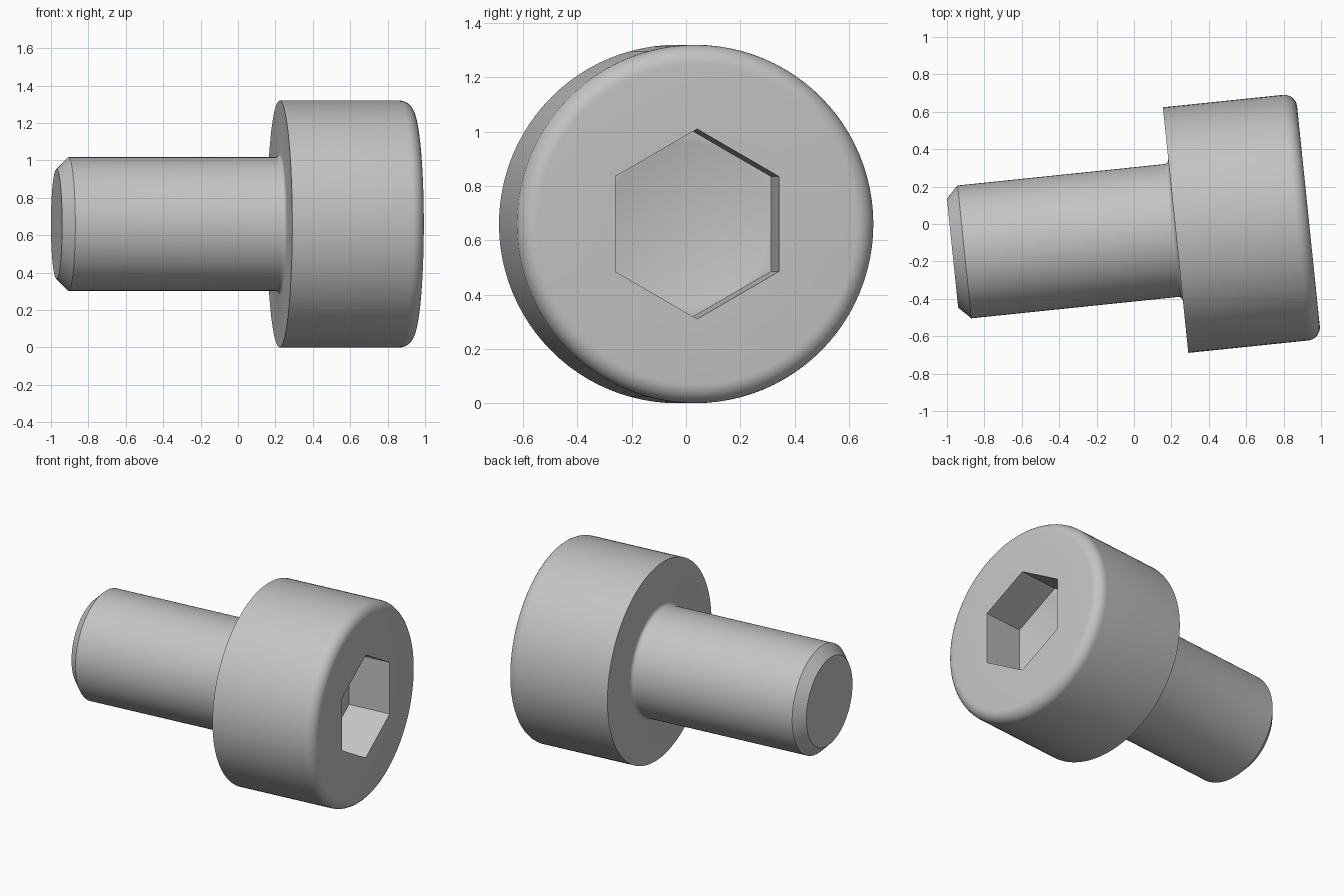
import bpy, bmesh, math
from mathutils import Matrix

if "Cube" in bpy.data.objects:
    bpy.data.objects.remove(bpy.data.objects["Cube"])

SEG = 96                      # multiple of 12 so hexagon corners land on vertices
HEAD_R, HEAD_H, ROUND = 0.66, 0.714, 0.07
SHANK_R, SHANK_L, FILLET = 0.357, 1.199, 0.025
APOTHEM, SOCKET_DEPTH, CONE_DEPTH = 0.303, 0.287, 0.42


def arc(cx, cr, rad, a0, a1, n):
    """Points (axial, radius, is_hex) along an arc, angles in degrees."""
    pts = []
    for i in range(n + 1):
        a = math.radians(a0 + (a1 - a0) * i / n)
        pts.append((cx + rad * math.cos(a), cr + rad * math.sin(a), False))
    return pts


# Profile from shank tip to socket floor; the head underside is at axial 0
profile = [(-SHANK_L, 0.293, False), (-SHANK_L + 0.064, SHANK_R, False)]
profile += arc(-FILLET, SHANK_R + FILLET, FILLET, -90, 0, 5)              # neck fillet
profile += [(0, HEAD_R, False)]
profile += arc(HEAD_H - ROUND, HEAD_R - ROUND, ROUND, 90, 0, 8)           # rounded rim
profile += [(HEAD_H, APOTHEM, True), (HEAD_H - SOCKET_DEPTH, APOTHEM, True),
            (HEAD_H - SOCKET_DEPTH, APOTHEM - 0.002, False)]              # hex socket

bm = bmesh.new()
rings = []
for x, r, is_hex in profile:
    ring = []
    for i in range(SEG):
        t = 2 * math.pi * i / SEG
        off = (t + math.pi / 6) % (math.pi / 3) - math.pi / 6
        if is_hex and i % (SEG // 6) == SEG // 12:
            off = math.pi / 6
        rr = r / math.cos(off) if is_hex else r
        ring.append(bm.verts.new((x, rr * math.cos(t), rr * math.sin(t))))
    rings.append(ring)

for a, b in zip(rings, rings[1:]):
    for i in range(SEG):
        j = (i + 1) % SEG
        bm.faces.new((a[i], a[j], b[j], b[i]))

# Flat shank tip and conical socket floor
bm.faces.new(rings[0])
apex = bm.verts.new((HEAD_H - CONE_DEPTH, 0, 0))
for i in range(SEG):
    bm.faces.new((rings[-1][i], rings[-1][(i + 1) % SEG], apex))
bmesh.ops.recalc_face_normals(bm, faces=bm.faces[:])

# Lay the screw along x, turned slightly about the vertical
bm.transform(Matrix.Translation((0.2225, -0.0325, HEAD_R)) @ Matrix.Rotation(math.radians(5.9), 4, 'Z'))

mesh = bpy.data.meshes.new("socket_screw")
bm.to_mesh(mesh)
bm.free()
screw = bpy.data.objects.new("socket_screw", mesh)
bpy.context.collection.objects.link(screw)

steel = bpy.data.materials.new("steel grey")
steel.diffuse_color = (0.55, 0.55, 0.55, 1)
steel.use_nodes = True
steel.node_tree.nodes["Principled BSDF"].inputs["Base Color"].default_value = steel.diffuse_color
mesh.materials.append(steel)

bpy.context.view_layer.objects.active = screw
screw.select_set(True)
bpy.ops.object.shade_smooth_by_angle(angle=math.radians(30))
